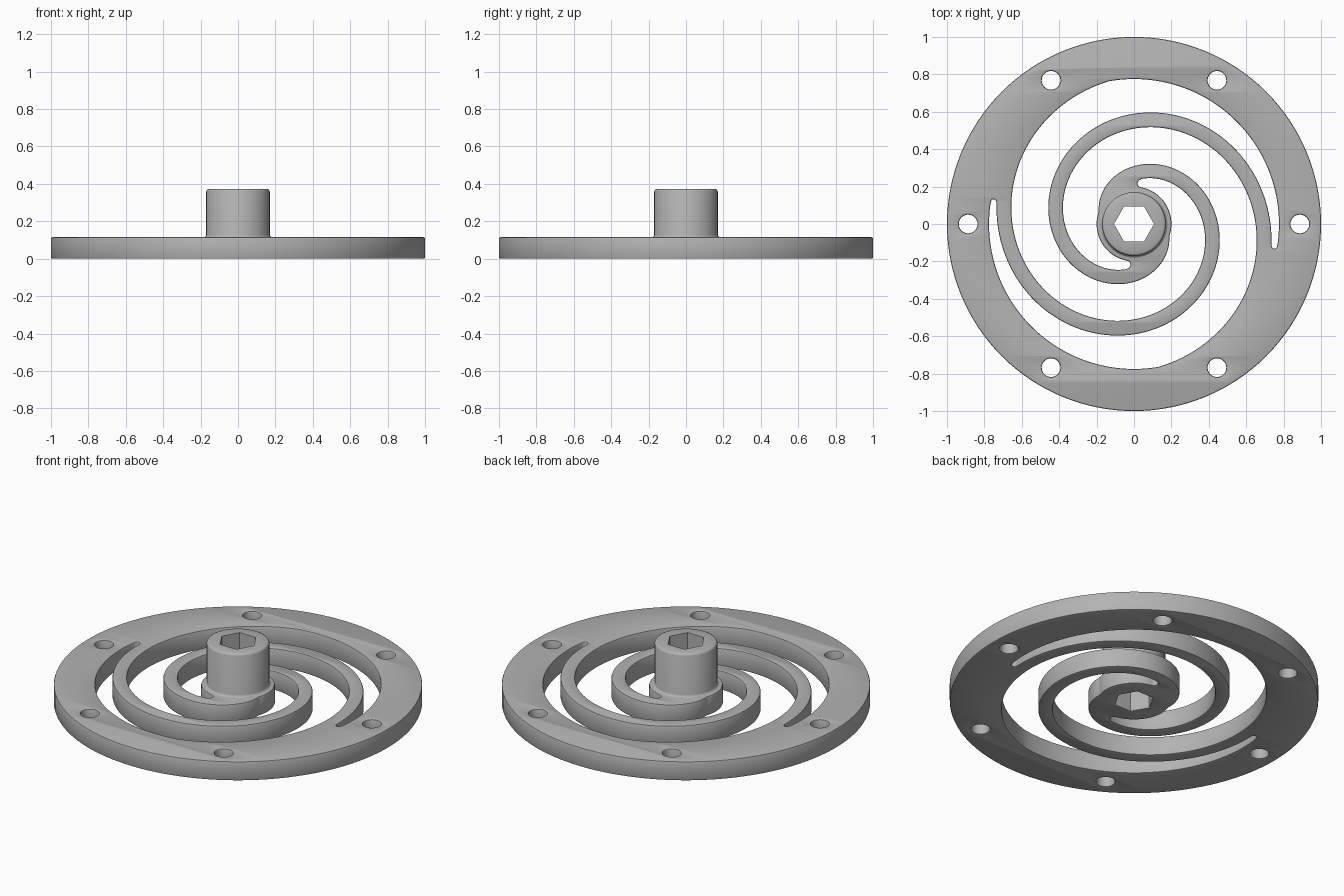
import bpy, bmesh
from math import pi, cos, sin, sqrt, radians

cube = bpy.data.objects.get("Cube")
if cube:
    bpy.data.objects.remove(cube, do_unlink=True)

THICK, TOP = 0.115, 0.372      # plate thickness, hub height
BEVEL = 0.008                  # softened plate edges
PITCH = 0.0892                 # spiral radius lost per radian
RING_IN, HUB_R, HEX_R = 0.775, 0.2, 0.107

metal = bpy.data.materials.new("grey metal")
metal.use_nodes = True
GREY = (0.45, 0.45, 0.45, 1)
metal.diffuse_color = GREY
metal.node_tree.nodes["Principled BSDF"].inputs["Base Color"].default_value = GREY


def polar(r, a):
    return (r * cos(a), r * sin(a))


def circle(r, n, cx=0, cy=0):
    return [(cx + r * cos(2 * pi * i / n), cy + r * sin(2 * pi * i / n)) for i in range(n)]


def slot(turn):
    """Spiral gap between the two arms, with rounded ends."""
    start, end = radians(-10), radians(445)
    body = [start + (end - start) * i / 220 for i in range(221)]
    # extra steps close to both ends for the rounding
    near = [0.002, 0.006, 0.012]
    angles = sorted(body + [start + d for d in near] + [end - 4 * d for d in near])
    inner, outer = [], []
    for a in angles:
        low = max(HUB_R, 0.73 - PITCH * a)
        high = min(RING_IN, 0.65 + PITCH * (pi - a))
        mid, half = (low + high) / 2, (high - low) / 2
        d = min(a - start, end - a) * mid
        cap = 0.019
        if d < cap:
            half *= max(0.12, sqrt(1 - (1 - d / cap) ** 2))
        inner.append(polar(mid - half, a + turn))
        outer.append(polar(mid + half, a + turn))
    return inner + outer[::-1]


def finish(ob, angle):
    ob.data.materials.clear()
    ob.data.materials.append(metal)
    bpy.ops.object.select_all(action='DESELECT')
    ob.select_set(True)
    bpy.context.view_layer.objects.active = ob
    bpy.ops.object.shade_smooth_by_angle(angle=radians(angle))


# Flat plate: rim, two spiral arms and hub base in one outline
outlines = [circle(1, 128), circle(HEX_R, 6), slot(0), slot(pi)]
outlines += [circle(0.05, 32, *polar(0.887, k * pi / 3)) for k in range(6)]
curve = bpy.data.curves.new("spiral_plate", 'CURVE')
curve.dimensions = '2D'
curve.fill_mode = 'BOTH'
curve.extrude = THICK / 2 - BEVEL
curve.bevel_depth = BEVEL
curve.bevel_resolution = 1
curve.offset = -BEVEL
for pts in outlines:
    sp = curve.splines.new('POLY')
    sp.points.add(len(pts) - 1)
    for p, (x, y) in zip(sp.points, pts):
        p.co = (x, y, 0, 1)
    sp.use_cyclic_u = True
plate = bpy.data.objects.new("spiral_plate", curve)
plate.location.z = THICK / 2
bpy.context.collection.objects.link(plate)
bpy.ops.object.select_all(action='DESELECT')
plate.select_set(True)
bpy.context.view_layer.objects.active = plate
bpy.ops.object.convert(target='MESH')
plate = bpy.context.view_layer.objects.active
bm = bmesh.new()
bm.from_mesh(plate.data)
bmesh.ops.remove_doubles(bm, verts=bm.verts, dist=0.00005)
bmesh.ops.recalc_face_normals(bm, faces=bm.faces)
bm.to_mesh(plate.data)
bm.free()
finish(plate, 40)

# Hub column: round outside with a soft rim and foot, hexagonal bore
SEG = 72
low = THICK - BEVEL - 0.005
profile = [(None, low), (None, TOP), (0.158, TOP), (0.166, TOP - 0.004), (0.17, TOP - 0.012),
           (0.17, THICK + 0.012), (0.173, THICK + 0.004), (0.181, THICK - 0.001), (0.181, low)]
bm = bmesh.new()
rings = []
for r, z in profile:
    ring = []
    for i in range(SEG):
        a = 2 * pi * i / SEG
        hexagon = HEX_R * cos(pi / 6) / cos(a % (pi / 3) - pi / 6)
        if i % 12 == 0:
            hexagon = HEX_R
        ring.append(bm.verts.new((*polar(r or hexagon, a), z)))
    rings.append(ring)
for k in range(len(rings)):
    a, b = rings[k], rings[(k + 1) % len(rings)]
    for i in range(SEG):
        j = (i + 1) % SEG
        bm.faces.new((a[i], a[j], b[j], b[i]))
bmesh.ops.recalc_face_normals(bm, faces=bm.faces)
mesh = bpy.data.meshes.new("hub_column")
bm.to_mesh(mesh)
bm.free()
hub = bpy.data.objects.new("hub_column", mesh)
bpy.context.collection.objects.link(hub)
finish(hub, 40)
